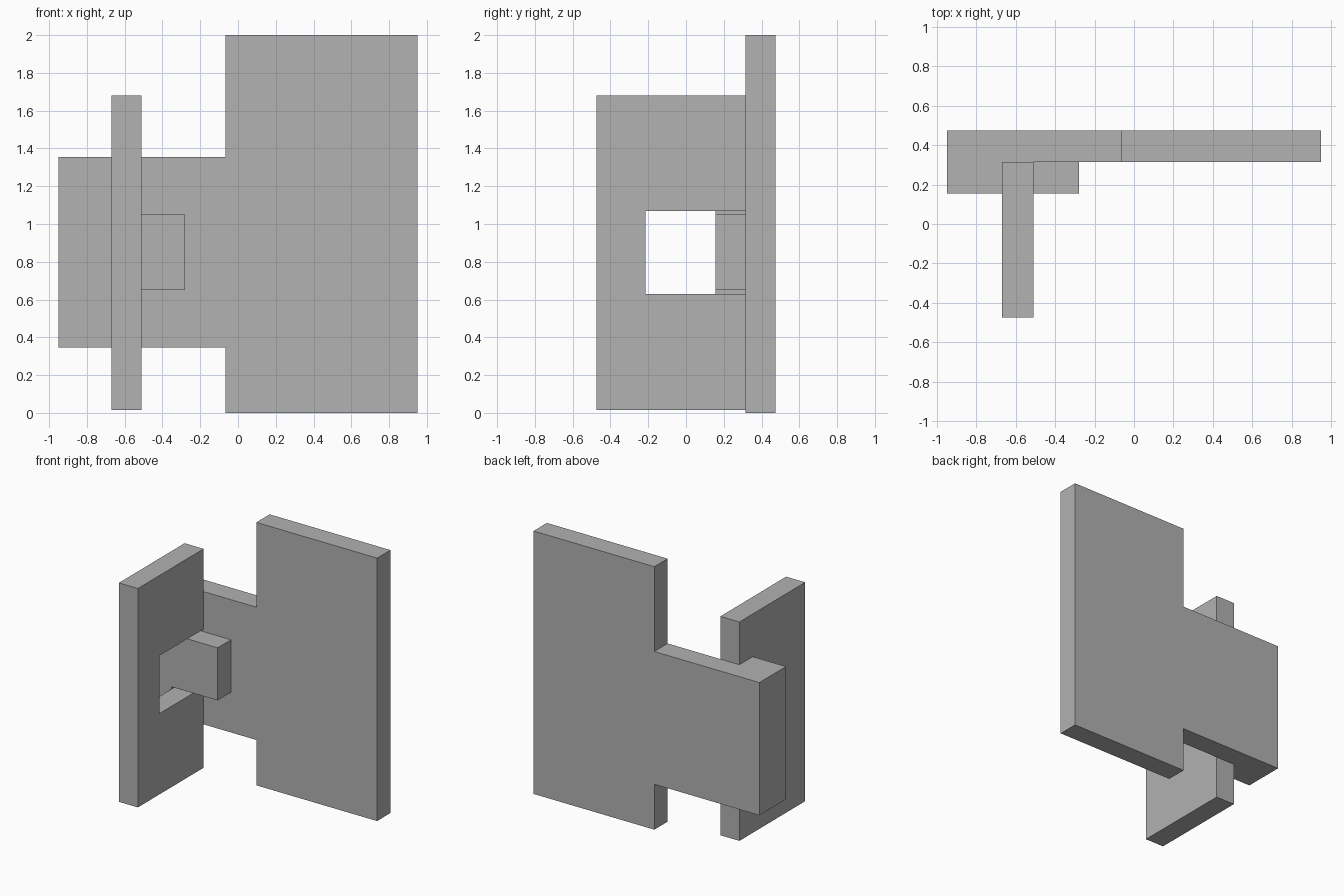
import bpy
import bmesh
import math

cube = bpy.data.objects.get("Cube")
if cube:
    bpy.data.objects.remove(cube, do_unlink=True)

grey = bpy.data.materials.new("plain grey")
grey.use_nodes = True
colour = (0.445, 0.445, 0.445, 1)
grey.diffuse_color = colour
grey.node_tree.nodes["Principled BSDF"].inputs["Base Color"].default_value = colour


def finish(name, bm):
    """Tidy a mesh and add it to the scene."""
    bmesh.ops.dissolve_limit(bm, angle_limit=math.radians(1),
                             verts=bm.verts, edges=bm.edges)
    bmesh.ops.recalc_face_normals(bm, faces=bm.faces)
    mesh = bpy.data.meshes.new(name)
    bm.to_mesh(mesh)
    bm.free()
    mesh.materials.append(grey)
    bpy.context.collection.objects.link(bpy.data.objects.new(name, mesh))


def extrude(bm, faces, offset):
    """Pull faces along an offset; returns the moved faces."""
    geom = bmesh.ops.extrude_face_region(bm, geom=faces)["geom"]
    verts = [g for g in geom if isinstance(g, bmesh.types.BMVert)]
    bmesh.ops.translate(bm, verts=verts, vec=offset)
    return [g for g in geom if isinstance(g, bmesh.types.BMFace)]


def prism(name, points, offset):
    bm = bmesh.new()
    face = bm.faces.new([bm.verts.new(p) for p in points])
    extrude(bm, [face], offset)
    finish(name, bm)


thick = 0.16
back, front = 0.475, 0.315
arm_end, panel_out, panel_in, step, wide_end = -0.95, -0.67, -0.51, -0.066, 0.95
arm_low, arm_high = 0.345, 1.355

# Stepped back plate with a thicker block at the end of its arm
bm = bmesh.new()
outline = [(panel_out, arm_low), (step, arm_low), (step, 0), (wide_end, 0),
           (wide_end, 2), (step, 2), (step, arm_high), (panel_out, arm_high)]
body = [bm.verts.new((x, back, z)) for x, z in outline]
tip = [bm.verts.new((arm_end, back, z)) for z in (arm_high, arm_low)]
faces = [bm.faces.new(body), bm.faces.new([body[0], body[-1], *tip])]
moved = extrude(bm, faces, (0, front - back, 0))
end_face = min(moved, key=lambda f: f.calc_center_median().x)
extrude(bm, [end_face], (0, -thick, 0))
finish("back_plate", bm)

# Upright panel with a notch open towards the back plate
notch = [(front, 0.015), (front, 0.63), (-0.215, 0.63), (-0.215, 1.07),
         (front, 1.07), (front, 1.68), (-0.475, 1.68), (-0.475, 0.015)]
prism("notched_panel", [(panel_out, y, z) for y, z in notch],
      (panel_in - panel_out, 0, 0))

# Peg running from the end block through the notch
peg = [(front, 0.65), (front, 1.05), (front - thick, 1.05), (front - thick, 0.65)]
prism("peg", [(panel_out, y, z) for y, z in peg], (-0.28 - panel_out, 0, 0))
